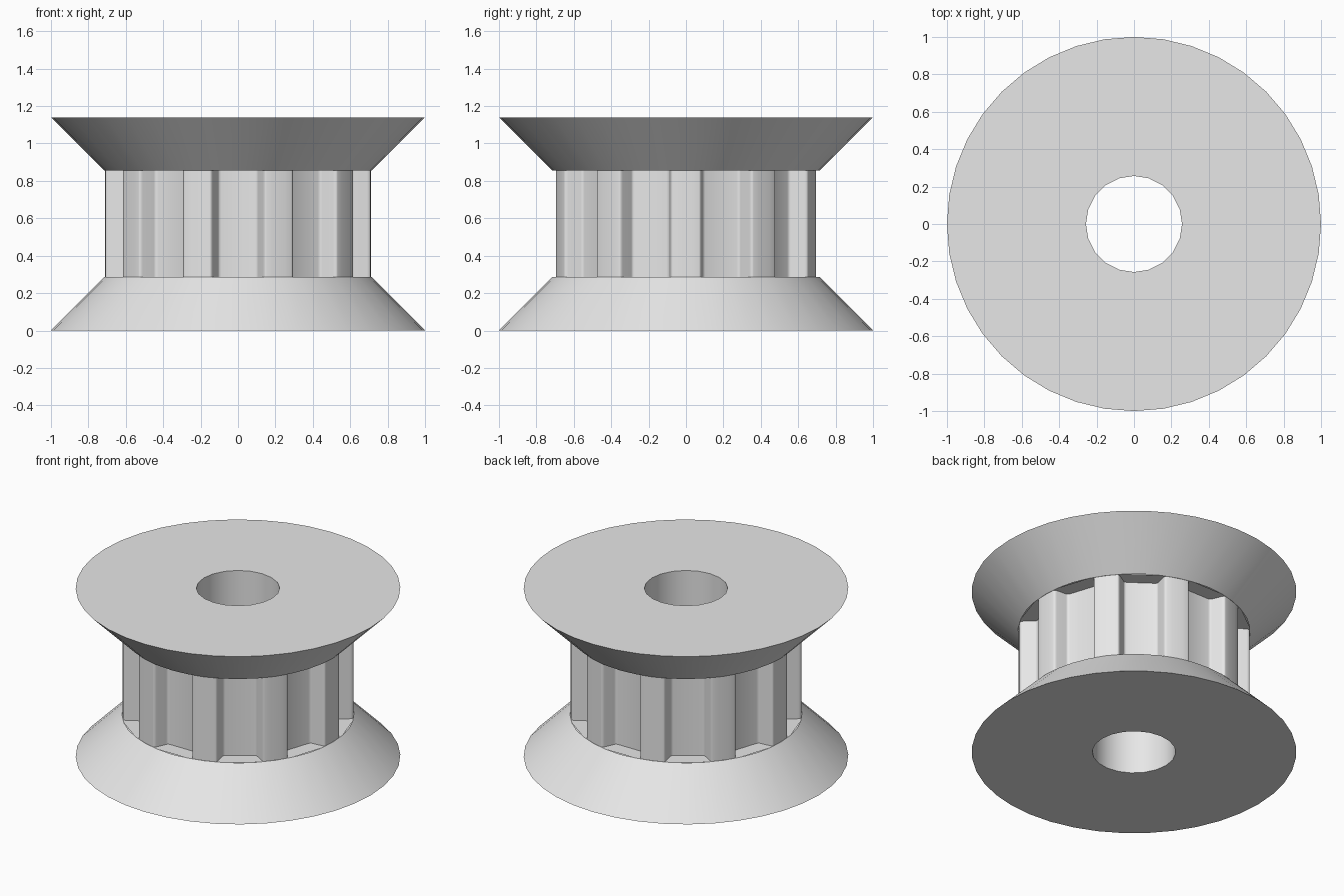
import bpy
import math
from math import cos, sin, radians, pi

cube = bpy.data.objects.get("Cube")
if cube:
    bpy.data.objects.remove(cube, do_unlink=True)

HEIGHT, FLANGE = 1.14, 0.285          # total height, flange thickness
RIM, NECK, TIP, BORE = 1.0, 0.715, 0.712, 0.257
SIDES, BORE_SIDES, TEETH = 40, 20, 10
UPPER = HEIGHT - FLANGE

grey = bpy.data.materials.new("plain grey")
grey.use_nodes = True
grey.diffuse_color = (0.8, 0.8, 0.8, 1)
grey.node_tree.nodes["Principled BSDF"].inputs["Base Color"].default_value = (0.8, 0.8, 0.8, 1)


def polygon_point(radius, sides, angle):
    """Point at the given angle on the outline of a regular polygon."""
    half = pi / sides
    r = radius * cos(half) / cos(angle % (2 * half) - half)
    return r * cos(angle), r * sin(angle)


def polygon(radius, sides, angles):
    return [polygon_point(radius, sides, a) for a in angles]


def bridge(name, rings):
    """Join a list of (outline, z) rings with quads."""
    n = len(rings[0][0])
    verts = [(x, y, z) for outline, z in rings for x, y in outline]
    faces = []
    for k in range(len(rings) - 1):
        a, b = k * n, (k + 1) * n
        for i in range(n):
            j = (i + 1) % n
            faces.append((a + i, a + j, b + j, b + i))
    mesh = bpy.data.meshes.new(name)
    mesh.from_pydata(verts, [], faces)
    mesh.materials.append(grey)
    obj = bpy.data.objects.new(name, mesh)
    bpy.context.collection.objects.link(obj)
    bpy.ops.object.select_all(action='DESELECT')
    obj.select_set(True)
    bpy.context.view_layer.objects.active = obj
    bpy.ops.object.shade_smooth_by_angle(angle=radians(32))
    return obj


# Flanges and bore
steps = [2 * pi * i / SIDES for i in range(SIDES)]
rim = polygon(RIM, SIDES, steps)
neck = polygon(NECK, SIDES, steps)
hole = polygon(BORE, BORE_SIDES, steps)
bridge("lower_flange", [(hole, 0), (rim, 0), (neck, FLANGE)])
bridge("upper_flange", [(neck, UPPER), (rim, HEIGHT), (hole, HEIGHT)])
bridge("bore", [(hole, HEIGHT), (hole, 0)])

# Half of one belt groove: (sideways, outward), floor to tooth tip
half_groove = [(0.088, 0.605), (0.098, 0.6075), (0.104, 0.612), (0.107, 0.618),
               (0.134, 0.681), (0.138, 0.688), (0.143, 0.693), (0.148, 0.6955),
               (0.153, 0.6955)]
groove = [(-u, r) for u, r in reversed(half_groove)] + half_groove
pitch = 2 * pi / TEETH
polar = [(math.atan2(u, r), math.hypot(u, r)) for u, r in groove]
polar += [(pitch / 2 + radians(d), TIP) for d in (-2.8, 0, 2.8)]

# Toothed core with the flat shelves around its grooves
turns = [(a + k * pitch - pi / 2, r) for k in range(TEETH) for a, r in polar]
teeth = [(r * cos(a), r * sin(a)) for a, r in turns]
shelf = polygon(NECK, SIDES, [a for a, r in turns])
bridge("toothed_core", [(shelf, FLANGE), (teeth, FLANGE), (teeth, UPPER), (shelf, UPPER)])
